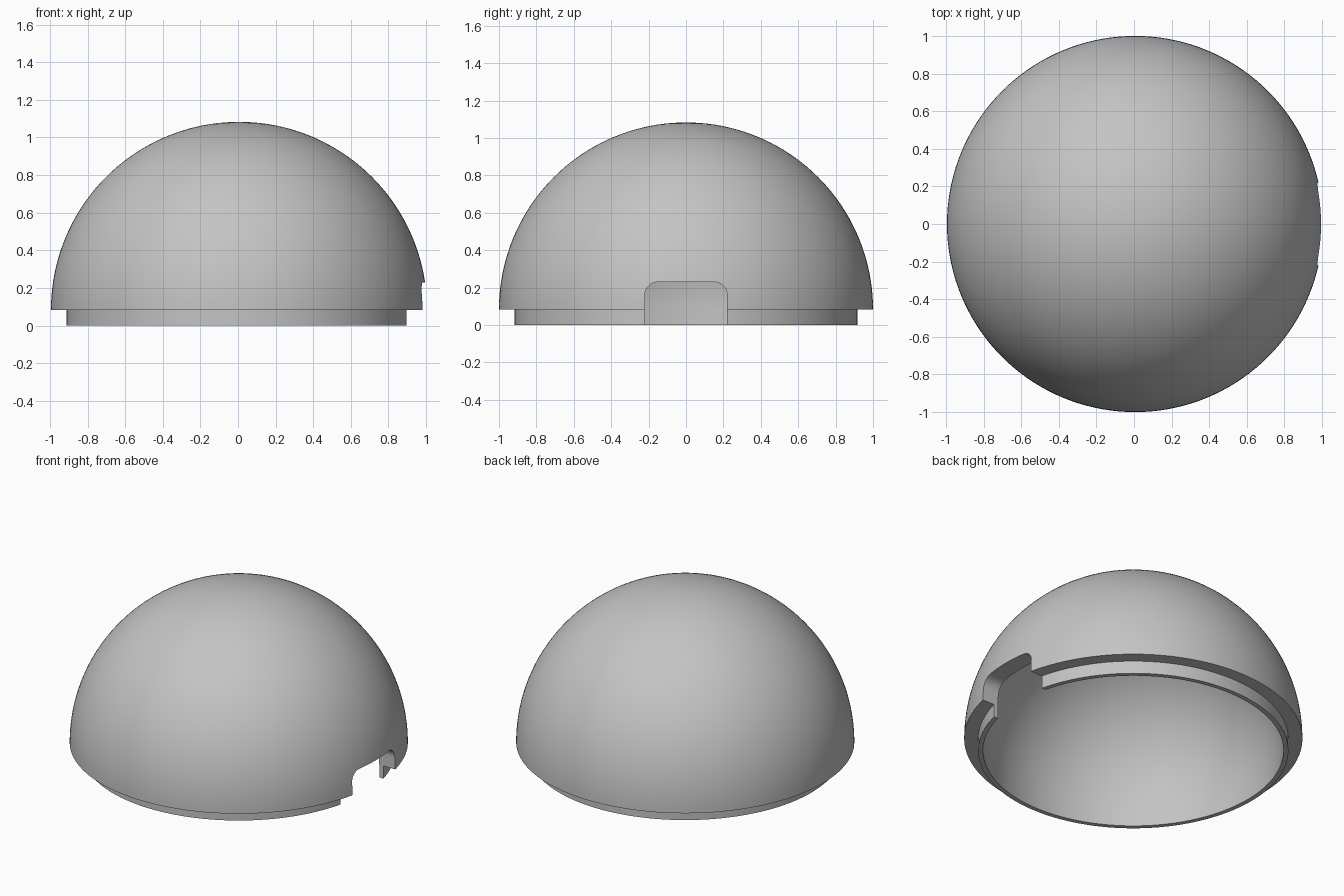
import bpy, bmesh
from math import sin, cos, pi, radians

cube = bpy.data.objects.get("Cube")
if cube:
    bpy.data.objects.remove(cube, do_unlink=True)

OUTER, LIP, INNER = 1.0, 0.917, 0.888   # radii
SEAM = 0.083                            # height of the dome's rim
CENTRE_X = 0.0055
RINGS, SEGMENTS = 40, 144

grey = bpy.data.materials.new("plain_grey")
grey.use_nodes = True
colour = (0.55, 0.55, 0.55, 1)
grey.diffuse_color = colour
grey.node_tree.nodes["Principled BSDF"].inputs["Base Color"].default_value = colour


def make_object(name, bm):
    bmesh.ops.recalc_face_normals(bm, faces=bm.faces)
    mesh = bpy.data.meshes.new(name)
    bm.to_mesh(mesh)
    bm.free()
    mesh.materials.append(grey)
    obj = bpy.data.objects.new(name, mesh)
    bpy.context.collection.objects.link(obj)
    return obj


def arc(radius):
    """Quarter circle from the top down to the rim."""
    angles = [i / RINGS * pi / 2 for i in range(RINGS + 1)]
    return [(radius * sin(a), SEAM + radius * cos(a)) for a in angles]


# Hollow dome with a stepped lip, revolved from its cross-section
section = arc(OUTER) + [(LIP, SEAM), (LIP, 0), (INNER, 0)] + arc(INNER)[::-1]
bm = bmesh.new()
verts = [bm.verts.new((r, 0, z)) for r, z in section]
edges = [bm.edges.new(pair) for pair in zip(verts, verts[1:])]
bmesh.ops.spin(bm, geom=verts + edges, cent=(0, 0, 0), axis=(0, 0, 1),
               angle=2 * pi, steps=SEGMENTS, use_duplicate=False)
bmesh.ops.remove_doubles(bm, verts=bm.verts, dist=0.0001)
bmesh.ops.translate(bm, verts=bm.verts, vec=(CENTRE_X, 0, 0))
dome = make_object("dome_shell", bm)

# Notch cutter with rounded upper corners
HALF, TOP, FILLET = 0.22, 0.23, 0.07
corner = [(HALF - FILLET + FILLET * cos(a), TOP - FILLET + FILLET * sin(a))
          for a in [i / 10 * pi / 2 for i in range(11)]]
half = [(HALF, -0.2)] + corner
outline = half + [(-y, z) for y, z in reversed(half)]
bm = bmesh.new()
face = bm.faces.new([bm.verts.new((0.5, y, z)) for y, z in outline])
extruded = bmesh.ops.extrude_face_region(bm, geom=[face])["geom"]
bmesh.ops.translate(bm, verts=[v for v in extruded if isinstance(v, bmesh.types.BMVert)],
                    vec=(1, 0, 0))
cutter = make_object("notch_cutter", bm)
cutter.hide_render = True

# Cut the notch through the wall, then discard the cutter
cut = dome.modifiers.new("notch", "BOOLEAN")
cut.operation = "DIFFERENCE"
cut.solver = "EXACT"
cut.object = cutter
bpy.ops.object.select_all(action="DESELECT")
bpy.context.view_layer.objects.active = dome
dome.select_set(True)
bpy.ops.object.modifier_apply(modifier=cut.name)
bpy.data.objects.remove(cutter, do_unlink=True)
bpy.ops.object.shade_smooth_by_angle(angle=radians(30))
